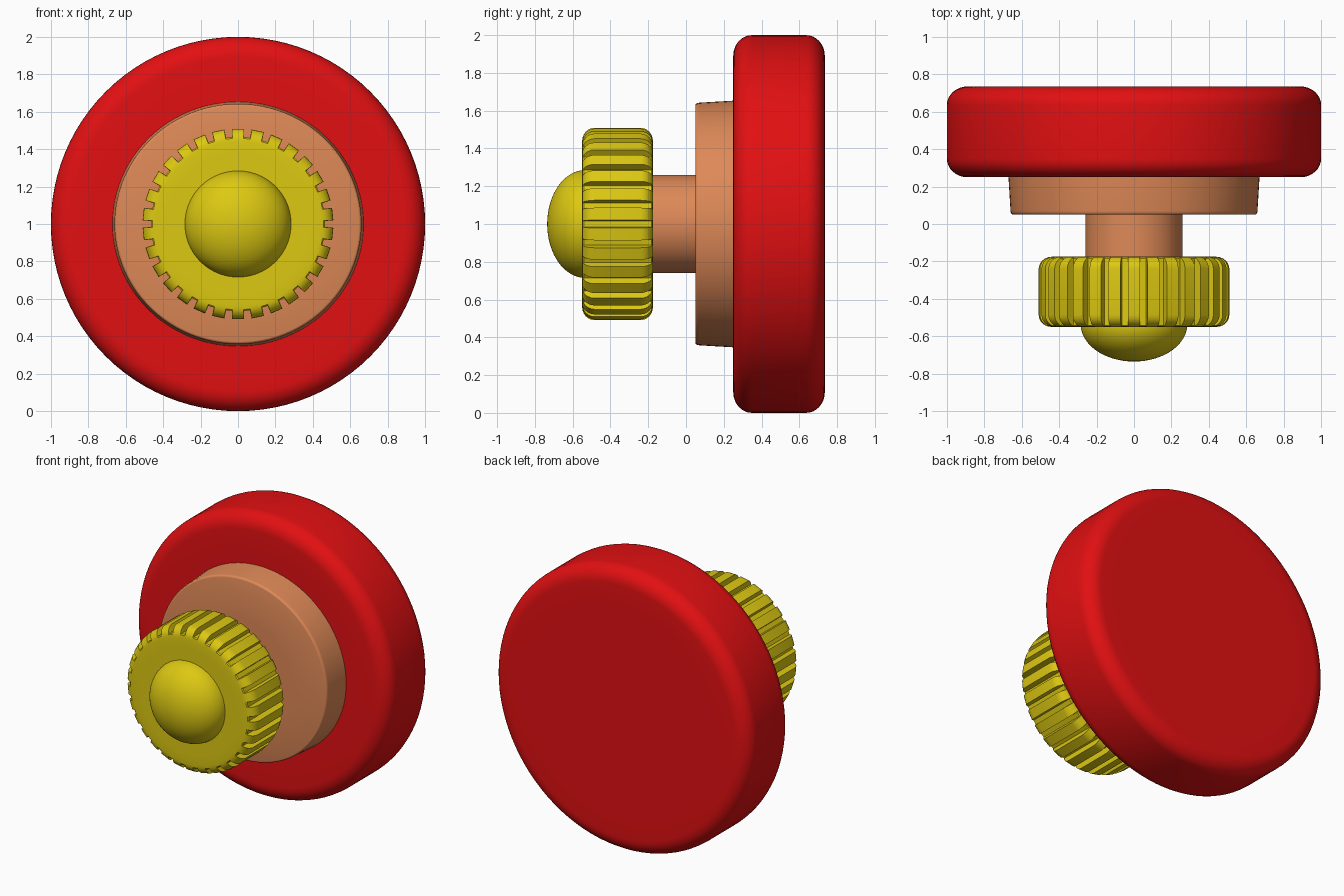
import bpy, bmesh, math

if "Cube" in bpy.data.objects:
    bpy.data.objects.remove(bpy.data.objects["Cube"])


def material(name, rgb):
    m = bpy.data.materials.new(name)
    m.diffuse_color = (*rgb, 1.0)
    m.use_nodes = True
    m.node_tree.nodes["Principled BSDF"].inputs["Base Color"].default_value = m.diffuse_color
    return m


red = material("red", (0.76, 0.005, 0.006))
tan = material("tan_orange", (0.73, 0.25, 0.095))
yellow = material("yellow", (0.72, 0.58, 0.006))


def arc(cr, cy, a, b, start, end, n=8):
    """Elliptical arc of (radius, y) profile points, angles in degrees."""
    pts = []
    for i in range(n + 1):
        t = math.radians(start + (end - start) * i / n)
        pts.append((cr + a * math.cos(t), cy + b * math.sin(t)))
    return pts


def lathe(name, profile, mat, angles, limit=None, sx=1.0, sz=1.0, smooth=40):
    """Spin (radius, y) points about the y axis at z = 1, capping both ends.
    limit(i) optionally clips the radius at angular step i (for grooves)."""
    bm = bmesh.new()
    rings = []
    for r, y in profile:
        ring = []
        for i, a in enumerate(angles):
            rr = min(r, limit(i)) if limit else r
            ring.append(bm.verts.new((sx * rr * math.sin(a), y,
                                      1 + sz * rr * math.cos(a))))
        rings.append(ring)
    n = len(angles)
    for lo, hi in zip(rings, rings[1:]):
        for i in range(n):
            j = (i + 1) % n
            bm.faces.new((lo[i], lo[j], hi[j], hi[i]))
    bm.faces.new(rings[0])
    bm.faces.new(rings[-1])
    bmesh.ops.remove_doubles(bm, verts=bm.verts, dist=1e-5)
    bmesh.ops.recalc_face_normals(bm, faces=bm.faces)
    me = bpy.data.meshes.new(name)
    bm.to_mesh(me)
    bm.free()
    me.materials.append(mat)
    ob = bpy.data.objects.new(name, me)
    bpy.context.collection.objects.link(ob)
    bpy.ops.object.select_all(action='DESELECT')
    ob.select_set(True)
    bpy.context.view_layer.objects.active = ob
    bpy.ops.object.shade_smooth_by_angle(angle=math.radians(smooth))
    return ob


circle = [2 * math.pi * i / 96 for i in range(96)]

# Large rounded disc at the back
disc = ([(0.75, 0.25)] + arc(0.89, 0.35, 0.11, 0.10, -90, 0)
        + arc(0.89, 0.635, 0.11, 0.10, 0, 90) + [(0.75, 0.735)])
lathe("base_disc", disc, red, circle)

# Slightly tapered flange in front of the disc
flange = [(0.55, 0.05)] + arc(0.962, 0.07, 0.02, 0.02, -90, 0, 4) + [(1.0, 0.27)]
lathe("flange", flange, tan, circle, sx=0.672, sz=0.654)

# Stem joining flange and knob
lathe("stem", [(0.26, -0.25), (0.26, 0.07)], tan, circle)

# Grooved knob: 30 ribs with narrow notches between them
RIBS = 30
pitch = 2 * math.pi / RIBS
rib_angles = [pitch * (k + f) for k in range(RIBS)
              for f in (-0.31, 0.31, 0.34, 0.66)]
knob = ([(0.38, -0.55)] + arc(0.44, -0.485, 0.07, 0.065, -90, 0, 6)
        + arc(0.44, -0.24, 0.07, 0.065, 0, 90, 6) + [(0.38, -0.175)])
lathe("grooved_knob", knob, yellow, rib_angles,
      limit=lambda i: 0.51 if i % 4 < 2 else 0.465, smooth=35)

# Domed cap on the front of the knob
dome = [(0.285, -0.5)] + arc(0, -0.535, 0.285, 0.2, 0, -89.5, 16)
lathe("domed_cap", dome, yellow, circle)
